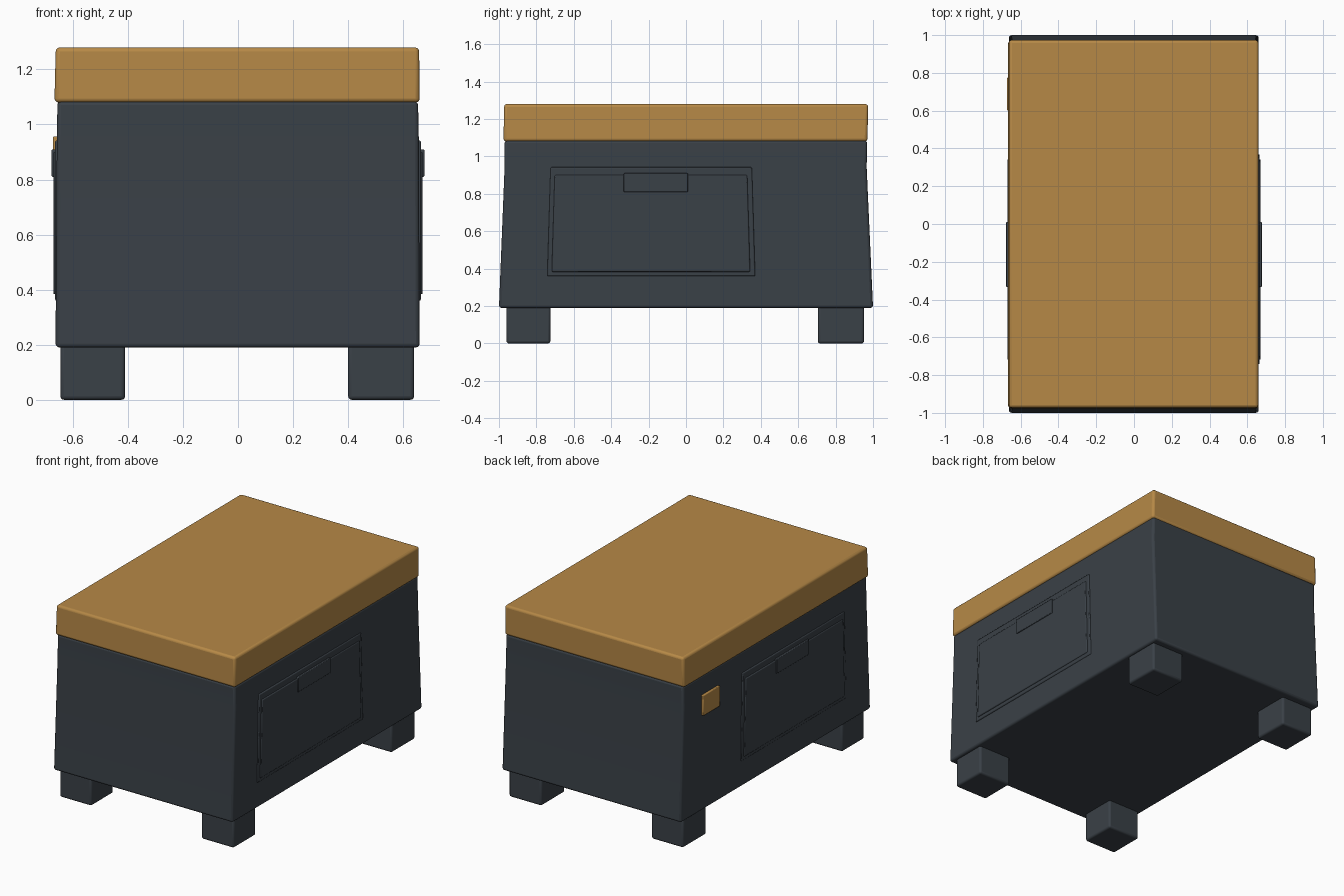
import bpy, bmesh

if "Cube" in bpy.data.objects:
    bpy.data.objects.remove(bpy.data.objects["Cube"])


def material(name, rgb):
    m = bpy.data.materials.new(name)
    m.diffuse_color = (*rgb, 1)
    m.use_nodes = True
    m.node_tree.nodes["Principled BSDF"].inputs["Base Color"].default_value = m.diffuse_color
    return m


charcoal = material("charcoal plastic", (0.042, 0.052, 0.063))
orange = material("warm orange", (0.47, 0.25, 0.062))


def loft(name, rings, mat, bevel, segments=3):
    """Closed solid through rings of equal point count."""
    bm = bmesh.new()
    loops = [[bm.verts.new(p) for p in r] for r in rings]
    n = len(loops[0])
    for a, b in zip(loops, loops[1:]):
        for i in range(n):
            bm.faces.new((a[i], a[(i + 1) % n], b[(i + 1) % n], b[i]))
    bm.faces.new(loops[0][::-1])
    bm.faces.new(loops[-1])
    bmesh.ops.recalc_face_normals(bm, faces=bm.faces)
    me = bpy.data.meshes.new(name)
    bm.to_mesh(me)
    bm.free()
    me.materials.append(mat)
    ob = bpy.data.objects.new(name, me)
    bpy.context.collection.objects.link(ob)
    mod = ob.modifiers.new("soft edges", "BEVEL")
    mod.width, mod.segments = bevel, segments
    mod.limit_method, mod.angle_limit = "ANGLE", 0.6
    bpy.ops.object.select_all(action="DESELECT")
    ob.select_set(True)
    bpy.context.view_layer.objects.active = ob
    bpy.ops.object.shade_smooth_by_angle(angle=0.6)
    return ob


def rect(x0, x1, y0, y1, z):
    return [(x0, y0, z), (x1, y0, z), (x1, y1, z), (x0, y1, z)]


def side_plate(name, side, outline, x, mat, bevel):
    """Thin plate on a side wall; outline is given in (y, z)."""
    rings = [[(side * d, y, z) for y, z in outline] for d in (0.645, x)]
    return loft(name, rings, mat, bevel, 2)


# Tapered body, straight near the rim
loft("body", [rect(-0.663, 0.660, -1.0, 1.0, 0.19),
              rect(-0.658, 0.657, -0.970, 0.966, 0.94),
              rect(-0.656, 0.654, -0.970, 0.968, 1.085)], charcoal, 0.014)

# Lid
loft("lid", [rect(-0.667, 0.660, -0.976, 0.970, 1.08),
             rect(-0.662, 0.658, -0.972, 0.974, 1.28)], orange, 0.015)

# Four block feet
for x0, x1 in ((-0.645, -0.41), (0.40, 0.64)):
    for y0, y1 in ((-0.96, -0.725), (0.705, 0.952)):
        loft("foot", [rect(x0, x1, y0, y1, 0), rect(x0, x1, y0, y1, 0.21)],
             charcoal, 0.013)

# Door frame, door panel and handle on both sides
for s in (-1, 1):
    side_plate("door_frame", s, [(-0.742, 0.36), (0.37, 0.36),
                                 (0.352, 0.942), (-0.724, 0.942)],
               0.665, charcoal, 0.006)
    side_plate("door_panel", s, [(-0.718, 0.383), (0.343, 0.383),
                                 (0.327, 0.90), (-0.702, 0.90)],
               0.671, charcoal, 0.006)
    side_plate("door_handle", s, [(-0.333, 0.81), (0.01, 0.81),
                                  (0.01, 0.91), (-0.333, 0.91)],
               0.677, charcoal, 0.004)

# Small square tag on the left side
side_plate("tag", -1, [(0.60, 0.82), (0.775, 0.82), (0.775, 0.957), (0.60, 0.957)],
           0.672, orange, 0.005)
